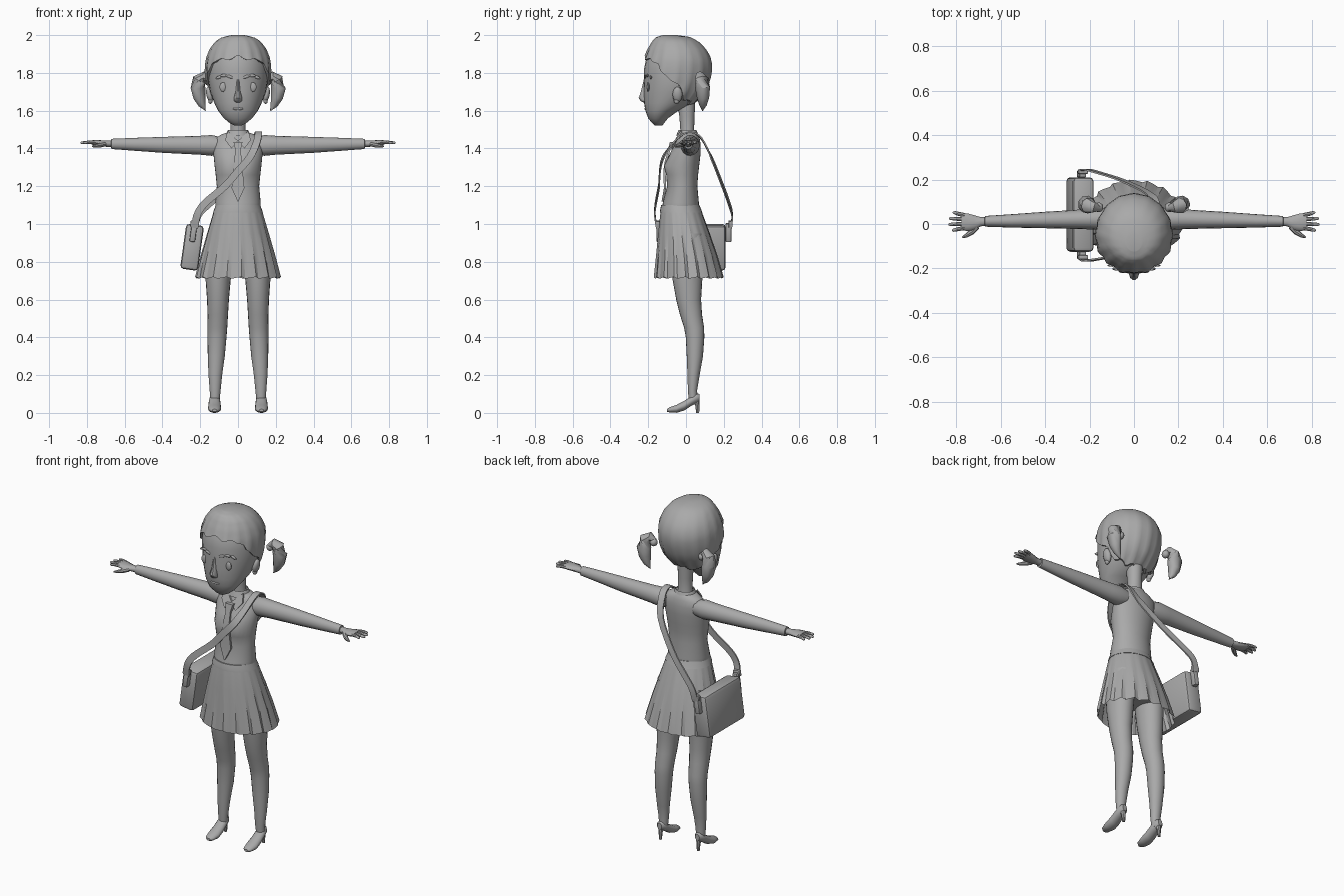
import bpy, bmesh, math
from mathutils import Vector as V, Matrix

grey = bpy.data.materials.new("plain_grey")
grey.diffuse_color = (0.4, 0.4, 0.4, 1)


def finish(name, bm, angle=40):
    bmesh.ops.recalc_face_normals(bm, faces=bm.faces)
    me = bpy.data.meshes.new(name)
    bm.to_mesh(me)
    bm.free()
    me.materials.append(grey)
    ob = bpy.data.objects.new(name, me)
    bpy.context.collection.objects.link(ob)
    bpy.ops.object.select_all(action='DESELECT')
    ob.select_set(True)
    bpy.context.view_layer.objects.active = ob
    bpy.ops.object.shade_smooth_by_angle(angle=math.radians(angle))
    return ob


def skin(name, rows, caps=(True, True), angle=40):
    """Join closed rows of points into a tube."""
    bm = bmesh.new()
    vs = [[bm.verts.new(p) for p in r] for r in rows]
    n = len(rows[0])
    for a, b in zip(vs, vs[1:]):
        for i in range(n):
            bm.faces.new((a[i], a[(i + 1) % n], b[(i + 1) % n], b[i]))
    if caps[0]:
        bm.faces.new(vs[0])
    if caps[1]:
        bm.faces.new(vs[-1])
    return finish(name, bm, angle)


def ring(c, u, v, n=16):
    c, u, v = V(c), V(u), V(v)
    return [c + u * math.cos(2 * math.pi * i / n) + v * math.sin(2 * math.pi * i / n) for i in range(n)]


def upright(name, secs, cx=0, n=20, caps=(True, True)):
    """Stack of ellipses: z, half width, front y, back y."""
    return skin(name, [ring((cx, (f + b) / 2, z), (w, 0, 0), (0, (b - f) / 2, 0), n)
                       for z, w, f, b in secs], caps)


def tube(name, pts, radii, n=10, flat=1.0):
    """Tapered round tube along points, optionally flattened vertically."""
    rows = []
    for i, p in enumerate(pts):
        t = (V(pts[min(i + 1, len(pts) - 1)]) - V(pts[max(i - 1, 0)])).normalized()
        side = t.cross(V((0, 0, 1)) if abs(t.z) < 0.9 else V((0, 1, 0))).normalized()
        rows.append(ring(p, side * radii[i], side.cross(t) * radii[i] * flat, n))
    return skin(name, rows)


def ball(name, c, size, rot=0):
    bm = bmesh.new()
    bmesh.ops.create_uvsphere(bm, u_segments=14, v_segments=10, radius=1, matrix=Matrix.Translation(c)
                              @ Matrix.Rotation(rot, 4, 'Y') @ Matrix.Diagonal((*size, 1)))
    return finish(name, bm)


def box(name, c, size, rot=0, bevel=0.0):
    bm = bmesh.new()
    bmesh.ops.create_cube(bm, size=1, matrix=Matrix.Translation(c)
                          @ Matrix.Rotation(rot, 4, 'Y') @ Matrix.Diagonal((*size, 1)))
    if bevel:
        bmesh.ops.bevel(bm, geom=bm.edges[:], offset=bevel, segments=2, profile=0.5, affect='EDGES')
    return finish(name, bm)


def plate(name, pts, depth=0.01):
    """Flat outline pushed back along y."""
    return skin(name, [pts, [(x, y + depth, z) for x, y, z in pts]], angle=20)


# Head, as stacked sections that the hair also follows
HEAD = [(1.522, .02, -.165, -.125), (1.535, .045, -.18, -.115), (1.56, .075, -.2, -.095), (1.60, .105, -.215, -.04),
        (1.64, .125, -.222, .04), (1.70, .148, -.225, .09), (1.76, .158, -.222, .115), (1.82, .161, -.222, .125),
        (1.87, .156, -.212, .12), (1.92, .136, -.19, .092), (1.96, .105, -.165, .05), (1.98, .07, -.145, .01),
        (1.99, .02, -.11, -.06)]


def head_point(z, az, grow=0.0):
    """Point on the head; azimuth 0 is the front."""
    z = min(max(z, HEAD[0][0]), HEAD[-1][0])
    for a, b in zip(HEAD, HEAD[1:]):
        if z <= b[0]:
            t = (z - a[0]) / (b[0] - a[0])
            w, f, k = [a[i] + (b[i] - a[i]) * t for i in (1, 2, 3)]
            return V(((w + grow) * math.sin(az), (f + k) / 2 - ((k - f) / 2 + grow) * math.cos(az), z))


upright("head", HEAD, n=28)
upright("neck", [(1.44, .05, -.03, .055), (1.50, .04, -.03, .043), (1.57, .04, -.035, .045), (1.66, .045, -.05, .05)])

# Swept-back hair with a scalloped hairline and combed ridges
N, ROWS = 64, 14
LINE = [(0, 1.885), (.5, 1.87), (.95, 1.86), (1.1, 1.80), (1.45, 1.765), (1.75, 1.72), (2.1, 1.655), (3.15, 1.62)]


def hairline(az):
    a = abs(az)
    for p, q in zip(LINE, LINE[1:]):
        if a <= q[0]:
            return p[1] + (q[1] - p[1]) * (a - p[0]) / (q[0] - p[0])
    return LINE[-1][1]


rows = []
for r in range(-1, ROWS + 1):
    row = []
    for i in range(N):
        az = -math.pi + 2 * math.pi * i / N
        t = math.sin(max(r, 0) / ROWS * math.pi / 2)
        z0 = hairline(az) + .008 * math.cos(az * 11)
        z = z0 + (1.99 - z0) * t
        ridge = .004 * math.cos(az * 16) * (1 - t)
        p = head_point(z, az, -.01 if r < 0 else .013 + ridge)
        p.z += .01 * t
        row.append(p)
    rows.append(row)
skin("hair", rows, (False, True), 30)

# Nose and mouth
upright("nose", [(1.765, .008, -.224, -.2), (1.70, .013, -.24, -.2), (1.667, .022, -.252, -.2), (1.65, .02, -.24, -.2),
                 (1.643, .01, -.225, -.2)], n=10)
ball("lips", (0, -.213, 1.61), (.03, .007, .007))

for s in (-1, 1):
    # Face features and ears
    p = head_point(1.725, s * .54)
    ball("eye", p, (.02, .008, .025))
    for k in range(3):
        a = .28 + k * .19
        ball("eyebrow", head_point(1.772 + (.008, .014, .006)[k], s * a), (.023, .006, .008), s * (-.3, 0, .35)[k])
    ball("ear", (s * .15, -.045, 1.685), (.018, .026, .042), s * .2)
    ball("earlobe", (s * .146, -.05, 1.652), (.012, .015, .016))
    # Pigtails
    ball("hair_tie", (s * .158, .075, 1.755), (.02, .022, .022))
    tube("pigtail", [(s * x, y, z) for x, y, z in ((.155, .07, 1.765), (.18, .075, 1.783), (.205, .083, 1.765),
         (.213, .088, 1.72), (.205, .09, 1.67), (.19, .09, 1.63), (.172, .088, 1.6))],
         [.012, .025, .036, .04, .033, .02, .003], 9)

# Jumper body with chest shaping
torso = upright("jumper", [(1.095, .119, -.125, .068), (1.115, .12, -.122, .068), (1.2, .112, -.1, .06),
                (1.26, .118, -.1, .064), (1.31, .124, -.1, .07), (1.37, .13, -.085, .077), (1.42, .132, -.062, .078),
                (1.455, .12, -.045, .072), (1.475, .085, -.04, .065), (1.485, .055, -.04, .058)], n=32)
for v in torso.data.vertices:
    x, y, z = v.co
    if y < 0:
        v.co.y -= .024 * math.exp(-((abs(x) - .06) ** 2 + (z - 1.305) ** 2) / .0025)

# Pleated skirt, open below, and waistband
rows = []
SK = [(1.10, .114, -.128, .068), (1.06, .13, -.135, .085), (.95, .162, -.146, .125), (.83, .195, -.156, .165),
      (.715, .222, -.166, .195)]
for k, (z, w, f, b) in enumerate(SK):
    row = []
    for i in range(72):
        a = 2 * math.pi * i / 72
        tri = (i % 4) / 3 - .5
        g = 1 + .055 * tri * k / 4
        row.append((w * g * math.cos(a), (f + b) / 2 + (b - f) / 2 * g * math.sin(a),
                    z + (.01 * tri if k == 4 else 0)))
    rows.append(row)
skin("skirt", rows, (False, False), 25)
upright("waistband", [(1.062, .132, -.138, .087), (1.075, .127, -.137, .081), (1.10, .117, -.131, .071)], n=32)
upright("hips", [(.80, .09, -.06, .09), (.86, .15, -.09, .115), (.95, .14, -.1, .1), (1.08, .11, -.11, .065)], n=24)

# Collar and necktie
for s in (-1, 1):
    plate("collar_flap", [(0, -.062, 1.44), (s * .035, -.078, 1.40), (s * .068, -.058, 1.445), (s * .055, -.03, 1.492)])
upright("collar_band", [(1.465, .07, -.052, .068), (1.498, .052, -.04, .055)], n=24, caps=(False, False))
plate("tie_knot", [(-.024, -.085, 1.435), (.024, -.085, 1.435), (.015, -.095, 1.395), (-.015, -.095, 1.395)], .03)
rows = [[(-w, y, z), (w, y, z), (w, y + .012, z), (-w, y + .012, z)] for z, w, y in
        ((1.40, .014, -.092), (1.33, .02, -.113), (1.28, .025, -.12), (1.19, .034, -.117), (1.12, .002, -.129))]
skin("tie_blade", rows, angle=25)

for s in (-1, 1):
    # Sleeves
    skin("sleeve", [ring((s * x, y, z), (0, w, 0), (0, 0, h)) for x, y, z, w, h in (
        (.09, .02, 1.415, .046, .045), (.14, .022, 1.416, .05, .055), (.2, .022, 1.417, .046, .05),
        (.3, .02, 1.418, .041, .046), (.4, .018, 1.419, .037, .042), (.55, .014, 1.422, .03, .034),
        (.67, .012, 1.424, .024, .027), (.672, .012, 1.424, .017, .018))])
    # Hand, fingers and thumb
    skin("palm", [ring((s * x, y, z), (0, w, 0), (0, 0, h), 12) for x, y, z, w, h in (
        (.66, .012, 1.425, .018, .018), (.69, .01, 1.425, .021, .017), (.72, .006, 1.427, .034, .016),
        (.75, .008, 1.43, .04, .015), (.775, .011, 1.432, .038, .011))])
    for y, x1, dy in ((-.018, .818, -.01), (.001, .835, -.003), (.021, .832, .004), (.04, .815, .012)):
        tube("finger", [(s * .762, y, 1.432), (s * .79, y + dy / 2, 1.433), (s * (x1 - .006), y + dy, 1.43),
                        (s * x1, y + dy, 1.43)], [.0095, .009, .007, .003], 8)
    tube("thumb", [(s * .705, -.012, 1.424), (s * .73, -.036, 1.418), (s * .755, -.053, 1.413), (s * .772, -.06, 1.411)],
         [.013, .013, .009, .004], 8)
    # Legs
    for z0 in (0,):
        rows = []
        for z, cx, f, b, w in ((.06, .122, .015, .062, .024), (.12, .121, .01, .059, .029), (.2, .12, .008, .072, .036),
                               (.3, .115, .004, .09, .045), (.4, .111, -.001, .097, .05), (.45, .109, -.01, .096, .052),
                               (.52, .107, -.032, .085, .054), (.6, .106, -.052, .08, .058), (.7, .105, -.07, .086, .066),
                               (.85, .1, -.085, .095, .074), (.95, .09, -.08, .09, .07)):
            rows.append(ring((s * cx, (f + b) / 2, z), (w, 0, 0), (0, (b - f) / 2, 0), 20))
        skin("leg", rows)
    # High-heeled shoes
    skin("shoe", [ring((s * .124, y, (lo + hi) / 2), (w, 0, 0), (0, 0, (hi - lo) / 2), 14) for y, lo, hi, w in (
        (-.1, .006, .02, .012), (-.088, .002, .03, .026), (-.05, 0, .043, .035), (-.01, .012, .064, .033),
        (.03, .038, .09, .03), (.058, .052, .105, .026), (.072, .062, .1, .014))])
    tube("shoe_heel", [(s * .124, .052, .075), (s * .124, .06, .04), (s * .124, .062, 0)], [.02, .011, .008], 8)

# Shoulder bag with buckles
box("bag", (-.243, .0425, .877), (.095, .335, .24), .14, .018)
for y in (-.14, .225):
    box("strap_holder", (-.236, y, .955), (.03, .032, .1), .14, .006)
    box("buckle", (-.23, y - .01 if y < 0 else y + .01, 1.0), (.044, .02, .035), .14, .005)

# Strap ribbon from the bag, across the chest, over the shoulder and down the back
CTRL = [(-.23, -.155, .98), (-.215, -.165, 1.05), (-.175, -.16, 1.11), (-.07, -.143, 1.2), (.0, -.138, 1.28),
        (.06, -.122, 1.35), (.095, -.075, 1.42), (.108, -.02, 1.472), (.108, .03, 1.485), (.1, .08, 1.455),
        (.07, .135, 1.35), (-.05, .195, 1.2), (-.15, .228, 1.11), (-.21, .244, 1.05), (-.23, .24, .98)]
path = []
for i in range(len(CTRL) - 1):
    p0, p1, p2, p3 = [V(CTRL[min(max(i + k, 0), len(CTRL) - 1)]) for k in (-1, 0, 1, 2)]
    for k in range(4):
        t = k / 4
        path.append(.5 * (2 * p1 + (p2 - p0) * t + (2 * p0 - 5 * p1 + 4 * p2 - p3) * t * t
                          + (3 * p1 - p0 - 3 * p2 + p3) * t ** 3))
path.append(V(CTRL[-1]))
rows = []
for i, p in enumerate(path):
    t = (path[min(i + 1, len(path) - 1)] - path[max(i - 1, 0)]).normalized()
    out = V((0, p.y - .02, max(0, p.z - 1.36) * 1.5)).normalized()
    side = t.cross(out).normalized()
    out = side.cross(t)
    rows.append([p + side * a * .019 + out * b * .004 for a, b in ((-1, -1), (1, -1), (1, 1), (-1, 1))])
skin("bag_strap", rows, angle=35)
